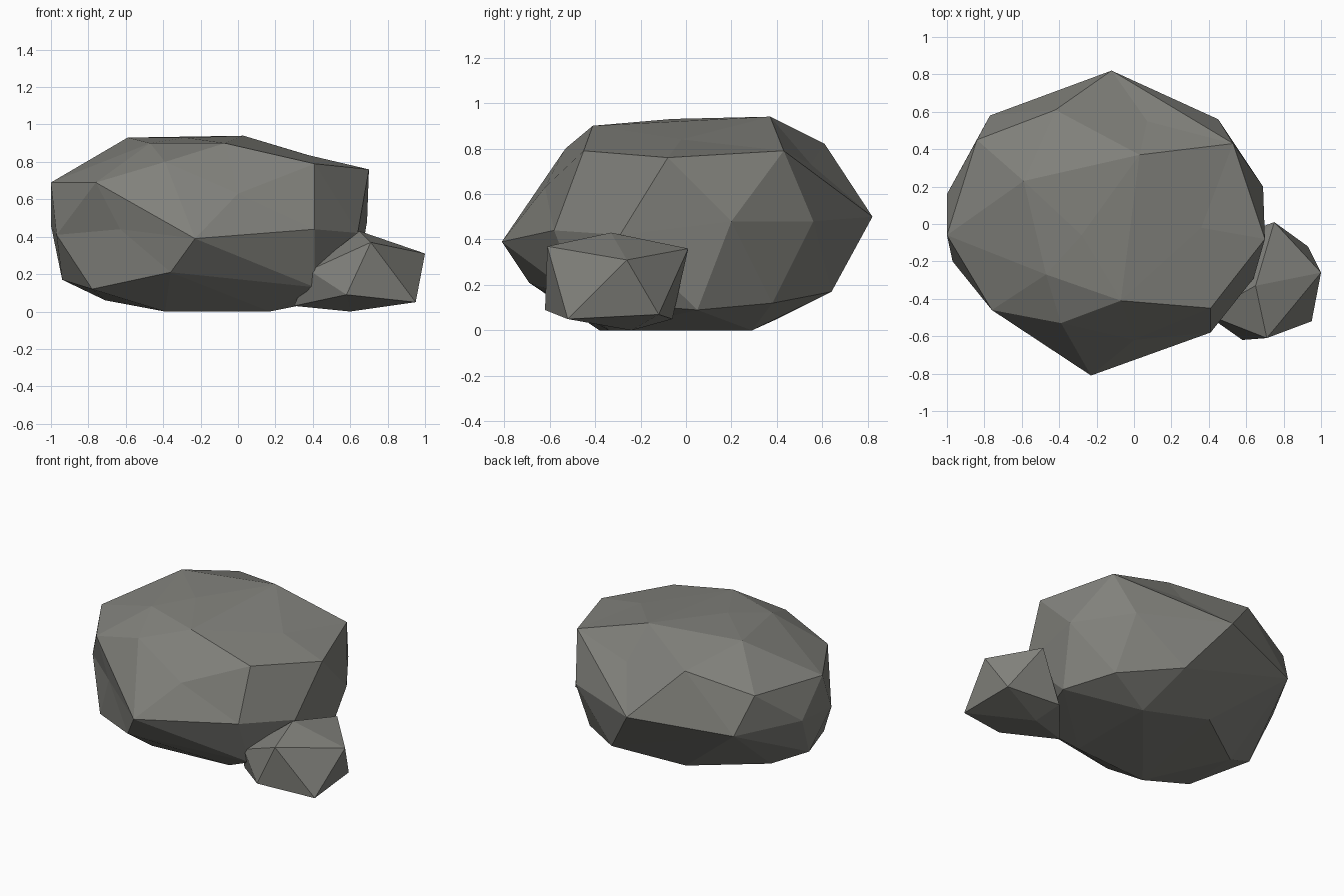
import bpy
import bmesh
from mathutils import Vector

default_cube = bpy.data.objects.get("Cube")
if default_cube:
    bpy.data.objects.remove(default_cube, do_unlink=True)


def make_material(name, colour):
    material = bpy.data.materials.new(name)
    material.use_nodes = True
    material.diffuse_color = colour
    shader = material.node_tree.nodes["Principled BSDF"]
    shader.inputs["Base Color"].default_value = colour
    shader.inputs["Roughness"].default_value = 0.9
    return material


def rounded(corner, centre, radii):
    """Pull a corner part of the way onto an ellipsoid."""
    offset = corner - centre
    unit = Vector([o / r for o, r in zip(offset, radii)]).normalized()
    target = centre + Vector([u * r for u, r in zip(unit, radii)])
    return corner.lerp(target, 0.4)


def make_rock(name, sections, centre, radii, material):
    """Skin a stack of cross-sections, then settle the corners so dents survive."""
    centre = Vector(centre)
    mesh_builder = bmesh.new()
    settled = {}
    for section in sections:
        for corner in map(Vector, section):
            vert = mesh_builder.verts.new(rounded(corner, centre, radii))
            settled[vert] = corner
    bmesh.ops.convex_hull(mesh_builder, input=mesh_builder.verts[:])
    for vert, corner in settled.items():
        vert.co = corner
    loose = [vert for vert in mesh_builder.verts if not vert.link_faces]
    bmesh.ops.delete(mesh_builder, geom=loose, context="VERTS")
    bmesh.ops.recalc_face_normals(mesh_builder, faces=mesh_builder.faces[:])
    mesh = bpy.data.meshes.new(name)
    mesh_builder.to_mesh(mesh)
    mesh_builder.free()
    mesh.materials.append(material)
    rock = bpy.data.objects.new(name, mesh)
    bpy.context.scene.collection.objects.link(rock)


stone_grey = make_material("stone grey", (0.22, 0.22, 0.2, 1))

# Large boulder: cross-sections from the crown down to the flat base
crown = [(-.07, -.41, .9), (-.47, -.27, .9), (-.28, -.06, .93),
         (-.59, .23, .93), (.03, .37, .94), (.36, -.02, .84)]
shoulder = [(-.39, -.53, .8), (.41, -.45, .79), (.7, -.08, .76),
            (.53, .43, .79), (-.42, .61, .82), (-.84, .45, .7),
            (-1, -.06, .69), (-.76, -.46, .69), (0, -.62, .63),
            (.07, .55, .73)]
waist = [(-.23, -.81, .39), (.41, -.58, .44), (.64, -.29, .42),
         (.69, .2, .48), (.45, .56, .48), (-.12, .82, .5),
         (-.77, .58, .45), (-1, .16, .46), (-.97, -.2, .41),
         (-.63, -.51, .44)]
foot = [(-.36, -.69, .21), (.41, -.46, .13), (.62, .05, .09),
        (.47, .38, .12), (.12, .64, .17), (-.94, 0, .17),
        (-.78, -.39, .12)]
base = [(-.39, -.38, 0), (.17, -.34, 0), (.17, .29, 0),
        (-.28, .4, .05), (-.71, .09, .06)]
make_rock("large_boulder", [crown, shoulder, waist, foot, base],
          (-.15, 0, .45), (.9, .8, .5), stone_grey)

# Small stone leaning against the boulder
upper = [(.65, -.33, .43), (.71, -.61, .37), (.75, .01, .36),
         (1, -.26, .31), (.38, -.48, .22)]
lower = [(.58, -.62, .09), (.95, -.52, .05), (.93, -.12, .07),
         (.56, -.06, .05), (.6, -.24, 0), (.3, -.36, .03)]
make_rock("small_stone", [upper, lower],
          (.67, -.3, .2), (.35, .32, .22), stone_grey)
